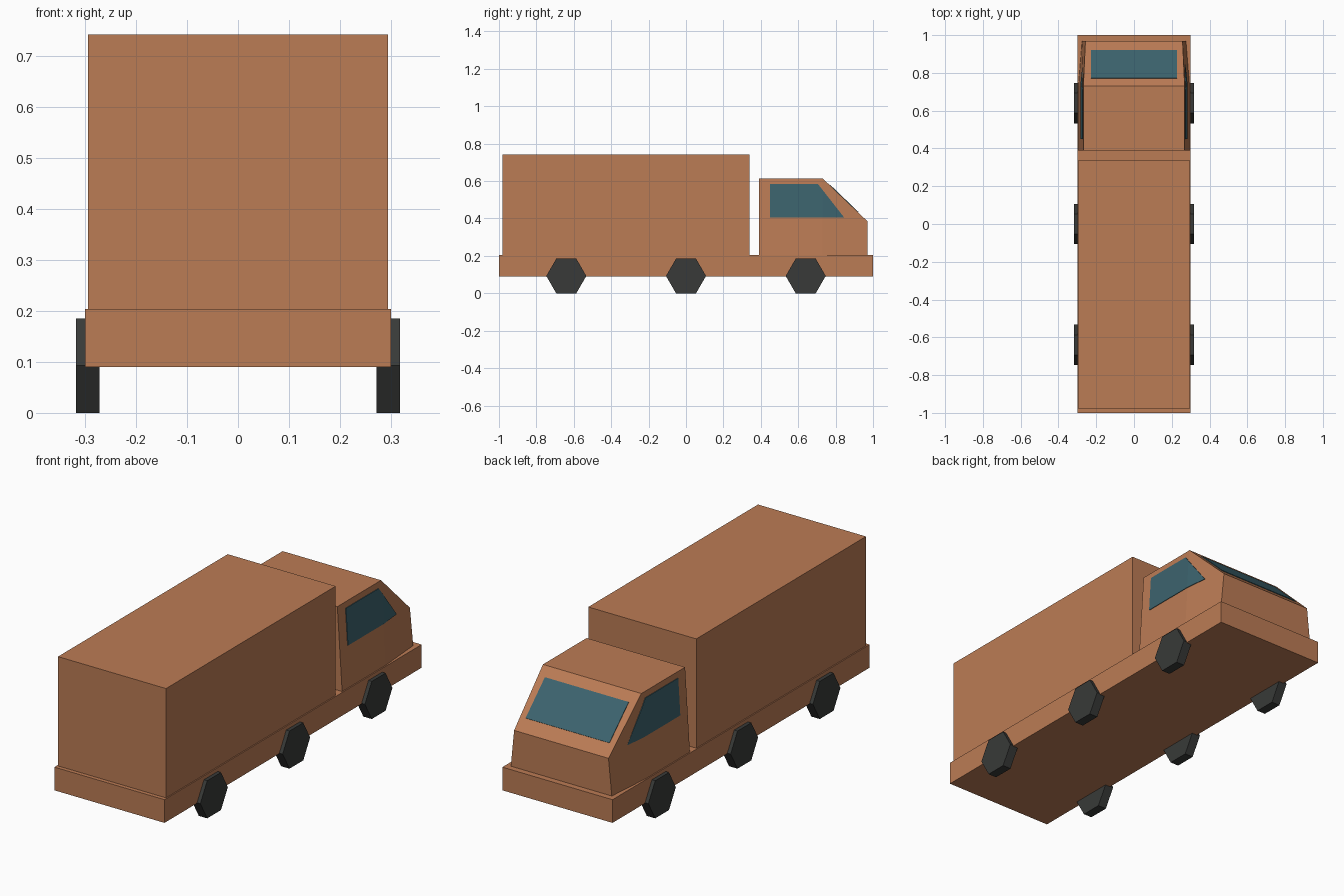
import bpy, bmesh
from math import sin, cos, pi

if "Cube" in bpy.data.objects:
    bpy.data.objects.remove(bpy.data.objects["Cube"])


def material(name, rgb):
    m = bpy.data.materials.new(name)
    m.diffuse_color = (*rgb, 1)
    m.use_nodes = True
    m.node_tree.nodes["Principled BSDF"].inputs["Base Color"].default_value = m.diffuse_color
    return m


PAINT = material("paint", (0.50, 0.20, 0.09))
GLASS = material("glass", (0.045, 0.125, 0.155))
RUBBER = material("rubber", (0.04, 0.042, 0.04))


def loft(name, rings, mat):
    """Closed solid through a list of equal-length point rings, flat ends."""
    bm = bmesh.new()
    rows = [[bm.verts.new(p) for p in ring] for ring in rings]
    n = len(rows[0])
    for a, b in zip(rows, rows[1:]):
        for i in range(n):
            j = (i + 1) % n
            bm.faces.new((a[i], a[j], b[j], b[i]))
    bm.faces.new(rows[0][::-1])
    bm.faces.new(rows[-1])
    bmesh.ops.recalc_face_normals(bm, faces=bm.faces)
    mesh = bpy.data.meshes.new(name)
    bm.to_mesh(mesh)
    bm.free()
    mesh.materials.append(mat)
    ob = bpy.data.objects.new(name, mesh)
    bpy.context.collection.objects.link(ob)
    return ob


def section(y, z0, z1, x0, x1):
    """Cross-section at y: half width x0 at the bottom, x1 at the top."""
    return [(-x0, y, z0), (x0, y, z0), (x1, y, z1), (-x1, y, z1)]


# Chassis slab and cargo box
loft("chassis", [section(y, 0.09, 0.204, 0.3, 0.3) for y in (-1, 1)], PAINT)
loft("cargo_box", [section(y, 0.204, 0.742, 0.294, 0.294) for y in (-0.98, 0.34)], PAINT)

# Cab: leaning sides, sloped windscreen, nose tapering inwards
loft("cab", [section(0.39, 0.204, 0.615, 0.294, 0.268),
             section(0.73, 0.204, 0.615, 0.294, 0.268),
             section(0.97, 0.204, 0.385, 0.275, 0.257)], PAINT)


def wall_x(y, z):
    """Half width of the cab wall at a given point."""
    t = max(0, (y - 0.73) / 0.24)
    return 0.294 - 0.063 * (z - 0.204) - t * (0.019 + 0.03 * (z - 0.204))


# Side windows follow the cab wall
for side, label in ((1, "right"), (-1, "left")):
    rings = []
    for y, top in ((0.45, 0.585), (0.705, 0.585), (0.73, 0.553), (0.845, 0.406)):
        rings.append([(side * (wall_x(y, z) + d), y, z)
                      for z, d in ((0.405, -0.004), (0.405, 0.003),
                                   (top, 0.003), (top, -0.004))])
    loft("side_window_" + label, rings, GLASS)

# Windscreen lies on the front slope
slope = ((0.77, 0.577), (0.92, 0.433))
loft("windscreen", [[(x, y + d, z + d) for x, d in
                     ((-0.228, -0.003), (0.228, -0.003), (0.228, 0.002), (-0.228, 0.002))]
                    for y, z in slope], GLASS)

# Six hexagonal wheels
R = 0.107
H = R * sin(pi / 3)
for row, yc in (("rear", -0.64), ("middle", 0), ("front", 0.64)):
    for side, label in ((1, "right"), (-1, "left")):
        loft(f"{row}_wheel_{label}",
             [[(side * x, yc + R * cos(k * pi / 3), H + R * sin(k * pi / 3))
               for k in range(6)] for x in (0.272, 0.318)], RUBBER)
